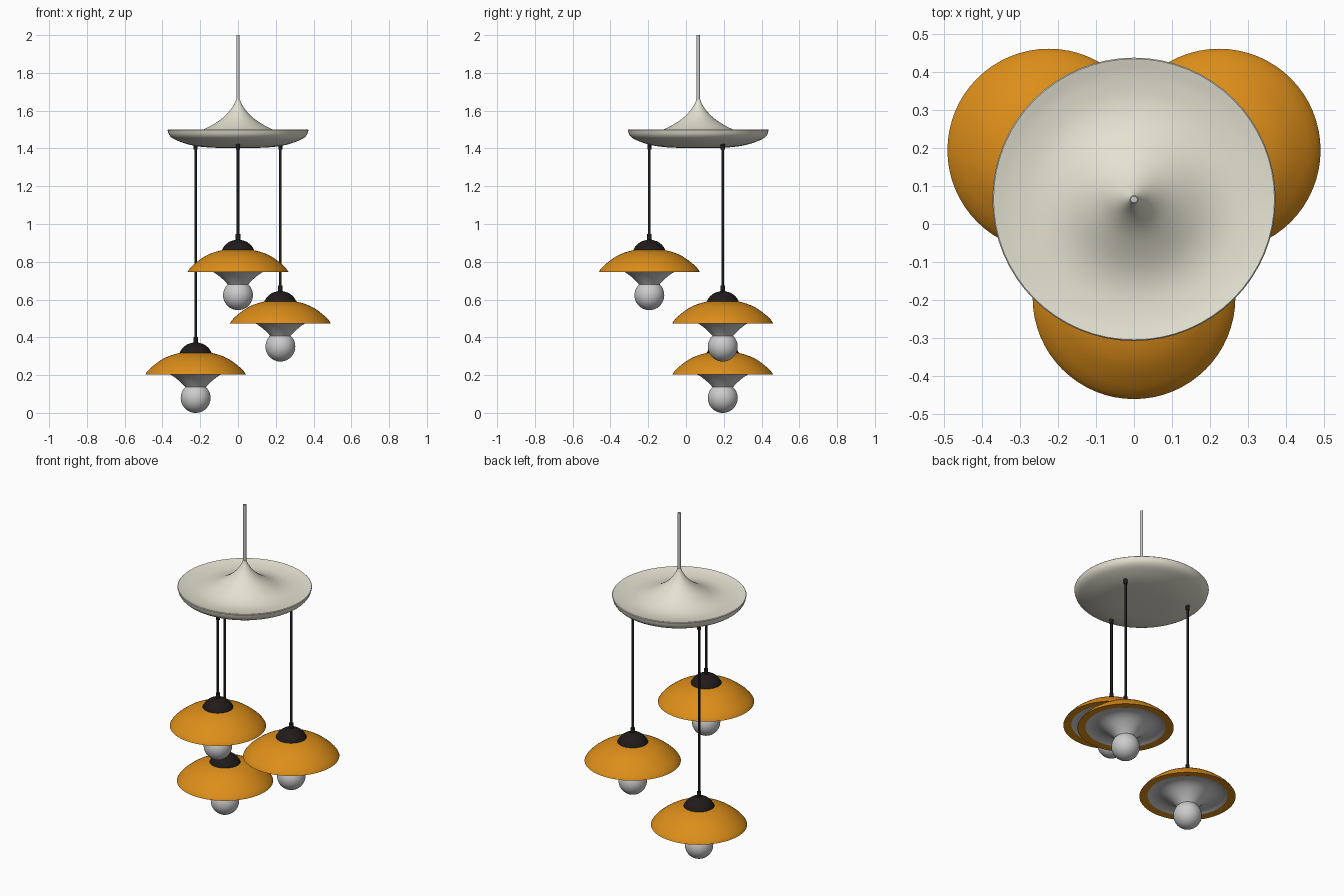
import bpy, bmesh, math
from mathutils import Vector

if "Cube" in bpy.data.objects:
    bpy.data.objects.remove(bpy.data.objects["Cube"])

SEG = 64


def material(name, rgb):
    m = bpy.data.materials.new(name)
    m.diffuse_color = (*rgb, 1)
    m.use_nodes = True
    m.node_tree.nodes["Principled BSDF"].inputs["Base Color"].default_value = m.diffuse_color
    return m


CREAM = material("cream", (0.78, 0.76, 0.64))
ORANGE = material("orange", (0.72, 0.27, 0.01))
BLACK = material("black", (0.015, 0.011, 0.011))


def curve(pts, steps=4):
    """Smooth (r, z) curve through the points (Catmull-Rom)."""
    p = [Vector(q) for q in pts]
    p = [2 * p[0] - p[1]] + p + [2 * p[-1] - p[-2]]
    out = []
    for a, b, c, d in zip(p, p[1:], p[2:], p[3:]):
        for i in range(steps):
            t = i / steps
            out.append(0.5 * (2 * b + (c - a) * t + (2 * a - 5 * b + 4 * c - d) * t * t
                              + (3 * b - a - 3 * c + d) * t ** 3))
    return [(max(v.x, 0), v.y) for v in out] + [pts[-1]]


def lathe(name, profile, loc, mat=None, seg=SEG):
    """Spin an (r, z) profile around the z axis."""
    bm = bmesh.new()
    vs = [bm.verts.new((r, 0, z)) for r, z in profile]
    es = [bm.edges.new(e) for e in zip(vs, vs[1:])]
    bmesh.ops.spin(bm, geom=vs + es, cent=(0, 0, 0), axis=(0, 0, 1),
                   angle=2 * math.pi, steps=seg, use_merge=True)
    bmesh.ops.remove_doubles(bm, verts=bm.verts, dist=1e-5)
    bmesh.ops.recalc_face_normals(bm, faces=bm.faces)
    me = bpy.data.meshes.new(name)
    bm.to_mesh(me)
    bm.free()
    ob = bpy.data.objects.new(name, me)
    bpy.context.collection.objects.link(ob)
    ob.location = loc
    if mat:
        me.materials.append(mat)
    bpy.ops.object.select_all(action='DESELECT')
    ob.select_set(True)
    bpy.context.view_layer.objects.active = ob
    bpy.ops.object.shade_smooth_by_angle(angle=math.radians(40))
    return ob


def rod(name, r, z0, z1, loc, mat=None):
    return lathe(name, [(0, z0), (r, z0), (r, z1), (0, z1)], loc, mat, 20)


CY = 0.065
HANG_R = 0.259

# ceiling rod and dished canopy with a central peak
rod("ceiling_rod", 0.009, 1.64, 2.0, (0, CY, 0))
under = curve([(0, 1.402), (0.15, 1.405), (0.25, 1.418), (0.33, 1.445), (0.362, 1.468), (0.373, 1.497)])
top = curve([(0.37, 1.5), (0.32, 1.489), (0.25, 1.485), (0.18, 1.502), (0.1, 1.547),
             (0.05, 1.592), (0.02, 1.635), (0.01, 1.66)])
lathe("canopy", under + top + [(0, 1.66)], (0, CY, 0), CREAM)

# lamp profiles, measured from the bottom of the bulb
shade = curve([(0.07, 0.321), (0.13, 0.305), (0.18, 0.282), (0.23, 0.245), (0.256, 0.219), (0.267, 0.202)])
shade += [(0.222, 0.205)]
reflector = curve([(0.222, 0.205), (0.195, 0.213), (0.16, 0.212), (0.125, 0.198),
                   (0.09, 0.172), (0.062, 0.145), (0.05, 0.13)])
cap = [(0, 0.316), (0.085, 0.316)] + curve([(0.085, 0.318), (0.07, 0.342), (0.045, 0.362), (0.018, 0.371)])
cap += [(0.012, 0.373), (0.012, 0.402), (0, 0.402)]
bulb = [(0.079 * math.sin(math.pi * i / 24), 0.079 - 0.079 * math.cos(math.pi * i / 24)) for i in range(25)]

# three pendants at stepped heights
for tag, deg, z in (("front", -90, 0.544), ("right", 30, 0.272), ("left", 150, 0.0)):
    a = math.radians(deg)
    x, y = HANG_R * math.cos(a), CY + HANG_R * math.sin(a)
    lathe(tag + "_shade", shade, (x, y, z), ORANGE)
    lathe(tag + "_reflector", reflector, (x, y, z))
    lathe(tag + "_bulb", bulb, (x, y, z), None, 40)
    lathe(tag + "_cap", cap, (x, y, z), BLACK, 48)
    rod(tag + "_cable", 0.007, z + 0.39, 1.42, (x, y, 0), BLACK)
    rod(tag + "_cable_grip", 0.011, 1.395, 1.43, (x, y, 0), BLACK)
